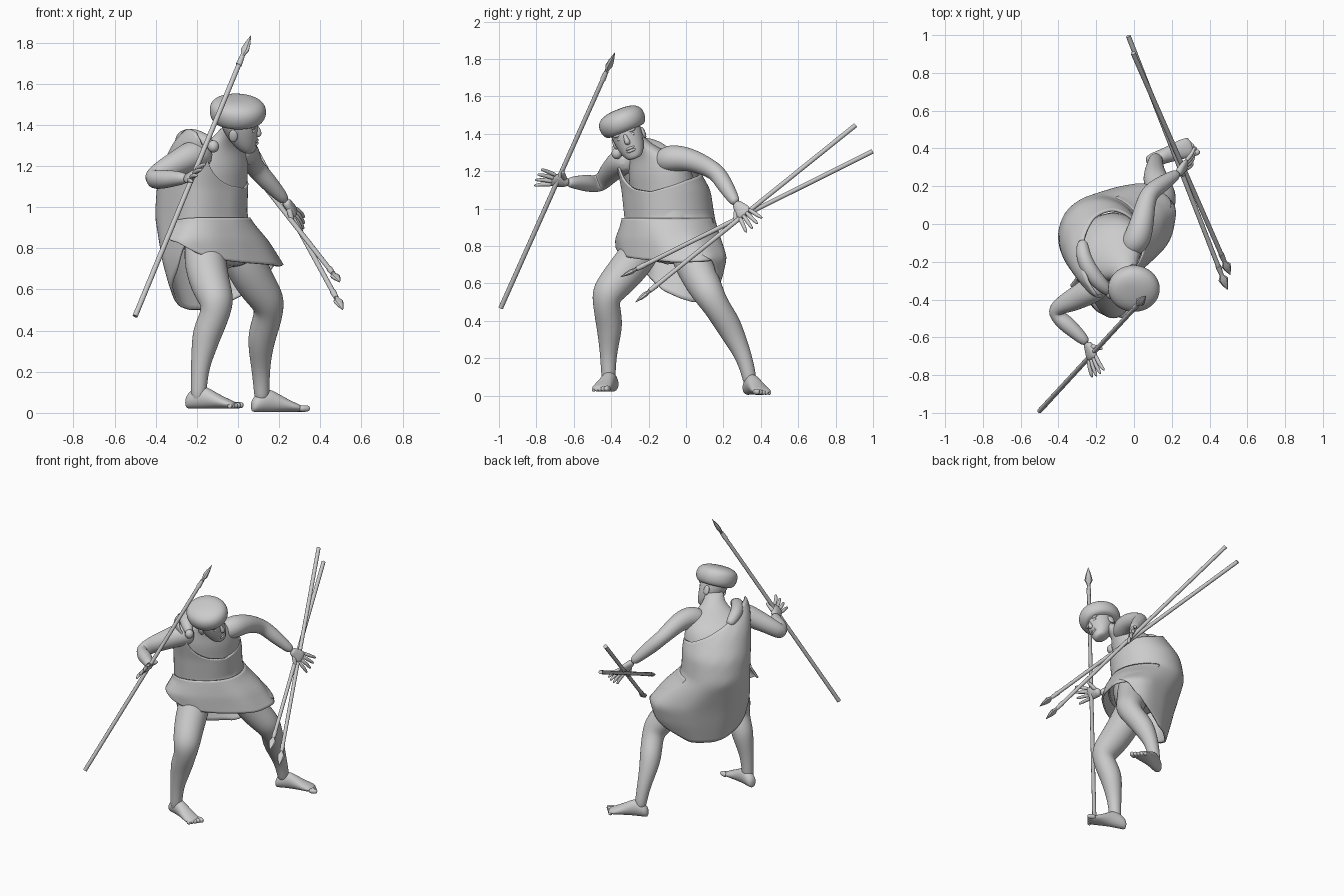
import bpy, bmesh, math
from mathutils import Vector, Matrix

if "Cube" in bpy.data.objects:
    bpy.data.objects.remove(bpy.data.objects["Cube"])

TURN = math.radians(35)
SIDE = Vector((math.cos(TURN), math.sin(TURN), 0))     # toward the body's left
FORE = Vector((math.sin(TURN), -math.cos(TURN), 0))    # toward the body's front
UP = Vector((0, 0, 1))


def finish(name, bm, subdiv=2, angle=60, matrix=None):
    bmesh.ops.recalc_face_normals(bm, faces=bm.faces)
    mesh = bpy.data.meshes.new(name)
    bm.to_mesh(mesh)
    bm.free()
    if matrix:
        mesh.transform(matrix)
    obj = bpy.data.objects.new(name, mesh)
    bpy.context.collection.objects.link(obj)
    if subdiv:
        obj.modifiers.new("Smooth", "SUBSURF").levels = subdiv
        obj.modifiers["Smooth"].render_levels = subdiv
    bpy.ops.object.select_all(action="DESELECT")
    bpy.context.view_layer.objects.active = obj
    obj.select_set(True)
    bpy.ops.object.shade_smooth_by_angle(angle=math.radians(angle))
    return obj


def loft(name, rings, sides=12, **kw):
    """Skin over elliptical rings given as (centre, half axis, half axis)."""
    bm = bmesh.new()
    rows = []
    for c, u, v in rings:
        turn = [math.tau * i / sides for i in range(sides)]
        rows.append([bm.verts.new(c + u * math.cos(a) + v * math.sin(a)) for a in turn])
    for low, high in zip(rows, rows[1:]):
        for i in range(sides):
            j = (i + 1) % sides
            bm.faces.new((low[i], low[j], high[j], high[i]))
    bm.faces.new(rows[0])
    bm.faces.new(rows[-1])
    return finish(name, bm, **kw)


def limb(name, points, **kw):
    """Round tube through (x, y, z, radius) points."""
    pos = [Vector(p[:3]) for p in points]
    u = Vector((.31, .52, .8))
    rings = []
    for i, p in enumerate(points):
        t = (pos[min(i + 1, len(pos) - 1)] - pos[max(i - 1, 0)]).normalized()
        u = (u - t * u.dot(t)).normalized()
        rings.append((pos[i], u * p[3], t.cross(u) * p[3]))
    return loft(name, rings, **kw)


def ball(name, centre, size, matrix=None):
    bm = bmesh.new()
    bmesh.ops.create_uvsphere(bm, u_segments=16, v_segments=10, radius=1,
                              matrix=Matrix.LocRotScale(Vector(centre), None, Vector(size)))
    return finish(name, bm, subdiv=0, matrix=matrix)


# Torso and neck
torso = [(.70, -.10, .02, .15, .12), (.82, -.13, .02, .20, .15), (.95, -.18, .01, .20, .16),
         (1.08, -.19, .01, .205, .165), (1.18, -.19, .03, .205, .165), (1.26, -.185, .06, .18, .13),
         (1.31, -.18, .12, .10, .085), (1.35, -.18, .18, .06, .062), (1.40, -.185, .23, .06, .062)]
loft("torso", [(SIDE * s + FORE * f + UP * z, SIDE * a, FORE * b) for z, s, f, a, b in torso], sides=20)

# Arms
limb("right_arm", [(-.14, -.28, 1.25, .06), (-.21, -.34, 1.26, .08), (-.28, -.38, 1.22, .068),
                   (-.36, -.42, 1.18, .057), (-.43, -.46, 1.13, .048), (-.37, -.52, 1.135, .05),
                   (-.30, -.58, 1.14, .038), (-.245, -.635, 1.14, .027)])
limb("left_arm", [(-.04, -.15, 1.24, .06), (.02, -.085, 1.275, .08), (.045, .02, 1.265, .064),
                  (.06, .10, 1.23, .055), (.08, .165, 1.195, .048), (.13, .20, 1.14, .048),
                  (.19, .24, 1.075, .037), (.235, .27, 1.025, .027)])

# Legs
limb("right_leg", [(-.16, -.17, .90, .09), (-.165, -.25, .75, .11), (-.135, -.36, .62, .10),
                   (-.10, -.43, .54, .088), (-.11, -.425, .48, .074), (-.15, -.41, .39, .075),
                   (-.165, -.41, .32, .064), (-.185, -.415, .22, .046), (-.19, -.415, .12, .04),
                   (-.195, -.413, .05, .036)])
limb("left_leg", [(-.02, -.03, .90, .09), (.02, .02, .75, .11), (.09, .08, .62, .099),
                  (.15, .125, .54, .087), (.15, .16, .48, .072), (.12, .22, .39, .073),
                  (.11, .255, .32, .064), (.11, .305, .22, .047), (.115, .335, .12, .04),
                  (.115, .345, .05, .036)])


def hand(name, wrist, reach, spread, thumb):
    w, d = Vector(wrist), Vector(reach).normalized()
    s = Vector(spread)
    s = (s - d * s.dot(d)).normalized()
    n = d.cross(s)
    palm = [(-.01, .024, .022), (.02, .032, .021), (.055, .045, .02), (.09, .044, .014)]
    loft(name + "_palm", [(w + d * t, s * a, n * b) for t, a, b in palm])
    for i in range(4):
        k = i - 1.5
        a = w + d * .07 + s * k * .021
        b = w + d * .125 + s * k * .029 + n * .006
        c = w + d * (.185 - .008 * abs(k)) + s * k * .039 - n * .004
        limb(f"{name}_finger_{i + 1}", [(*a, .013), (*b, .012), (*c, .009)], sides=8)
    tip = Vector(thumb)
    base = w + d * .02 + s * .015 * (1 if (tip - w).dot(s) > 0 else -1)
    limb(name + "_thumb", [(*base, .017), (*base.lerp(tip, .5), .014), (*tip, .01)], sides=8)


hand("right_hand", (-.245, -.635, 1.14), (.055, -.165, .03), (.55, .1, .7), (-.165, -.66, 1.20))
hand("left_hand", (.235, .27, 1.025), (.09, .10, -.12), (.1, .75, .65), (.27, .26, .91))


def foot(name, heel, toe, base, inner):
    h, t = Vector((*heel, base)), Vector((*toe, base))
    d = (t - h).normalized()
    s = UP.cross(d) * inner
    shape = [(0, .022, .028), (.08, .038, .044), (.28, .041, .062), (.48, .045, .046),
             (.7, .055, .028), (.92, .052, .016)]
    loft(name, [(h.lerp(t, k) + UP * b, s * a, UP * b) for k, a, b in shape])
    for i in range(5):
        across = s * (.042 - .02 * i)
        r = .018 - .0015 * i
        a = h.lerp(t, .8) + across + UP * r
        b = h.lerp(t, 1 - .03 * i) + across + UP * r
        limb(f"{name}_toe_{i + 1}", [(*a, r), (*a.lerp(b, .6), r), (*b, r * .8)], sides=8)


foot("right_foot", (-.255, -.385), (.015, -.47), .02, 1)
foot("left_foot", (.065, .325), (.335, .425), .003, -1)

# Head, tilted toward the raised spear
tilt = Matrix.Translation((0, -.31, 1.385)) @ Matrix.Rotation(math.radians(22), 4, "X") \
    @ Matrix.Rotation(math.radians(-8), 4, "Z")
X, Y = Vector((1, 0, 0)), Vector((0, 1, 0))


def stack(name, levels, **kw):
    loft(name, [(X * cx + UP * z, X * a, Y * b) for z, cx, a, b in levels], sides=20, matrix=tilt, **kw)


stack("head", [(-.124, .055, .025, .03), (-.108, .045, .046, .05), (-.065, .028, .068, .071),
               (0, .01, .09, .083), (.05, 0, .096, .085), (.1, -.005, .08, .07)])
stack("cap", [(.028, 0, .094, .088), (.034, 0, .12, .112), (.06, 0, .137, .127), (.095, 0, .141, .131),
              (.13, -.005, .13, .118), (.15, -.01, .09, .08), (.156, -.01, .04, .035)])
limb("nose", [(.088, 0, .022, .008), (.1, 0, -.006, .012), (.104, 0, -.026, .018), (.088, 0, -.038, .012)],
     sides=10, matrix=tilt)
for lip, z in (("upper_lip", -.061), ("lower_lip", -.076)):
    ball(lip, (.086, 0, z), (.014, .027, .009), tilt)
for side, y in (("left", 1), ("right", -1)):
    ball(side + "_ear", (-.012, y * .084, -.01), (.022, .01, .032), tilt)
    ball(side + "_eye", (.08, y * .034, .004), (.01, .017, .009), tilt)
    ball(side + "_brow", (.078, y * .034, .026), (.014, .03, .01), tilt)


def lookup(table, key):
    for a, b in zip(table, table[1:]):
        if min(a[0], b[0]) <= key <= max(a[0], b[0]):
            k = (key - a[0]) / (b[0] - a[0])
            return [p + (q - p) * k for p, q in zip(a[1:], b[1:])]
    return table[-1][1:]


def cloth(name, extents, edges, rows, pleats):
    """Sheet around the body: extents by height (z, left, right, front, back),
    edges by angle (degrees, top height, hem height)."""
    def point(degrees, t):
        top, hem = lookup(edges, degrees)
        z = top + (hem - top) * t
        left, right, front, back = lookup(extents, z)
        c, n = math.cos(math.radians(degrees)), math.sin(math.radians(degrees))
        if c < 0 < n:                                  # fuller front right corner
            c, n = -abs(c) ** .65, n ** .65
        fold = 1 + pleats * max(0, min(1, (.95 - z) * 6)) * math.sin(math.radians(degrees * 8))
        s = (left + right) / 2 + (left - right) / 2 * c * fold
        f = (front + back) / 2 + (front - back) / 2 * n * fold
        return SIDE * s + FORE * f + UP * z

    bm = bmesh.new()
    first, last = edges[0][0], edges[-1][0]
    count = (last - first) // 6
    grid = [[bm.verts.new(point(first + 6 * i, r / rows)) for i in range(count + 1)] for r in range(rows + 1)]
    for a, b in zip(grid, grid[1:]):
        for i in range(count):
            bm.faces.new((a[i], a[i + 1], b[i + 1], b[i]))
    bmesh.ops.remove_doubles(bm, verts=bm.verts, dist=.0001)
    obj = finish(name, bm, subdiv=1)
    thick = obj.modifiers.new("Cloth", "SOLIDIFY")
    thick.thickness = .012
    thick.offset = -1


# Draped cloak, front apron and shoulder fold
cloth("cloak",
      [(1.38, -.12, -.38, .25, .02), (1.33, -.04, -.41, .255, -.06), (1.25, .0, -.415, .235, -.155),
       (1.1, .025, -.415, .205, -.25), (.95, .03, -.41, .19, -.275), (.90, .08, -.41, .19, -.265),
       (.83, .15, -.41, .19, -.25), (.74, .235, -.405, .19, -.23), (.62, .21, -.375, .19, -.205),
       (.5, .13, -.33, .18, -.175)],
      [(0, 1.155, .72), (30, 1.12, .78), (60, 1.09, .80), (90, 1.105, .80), (110, 1.18, .82),
       (125, 1.28, .84), (140, 1.33, .85), (158, 1.365, .80), (180, 1.38, .65), (205, 1.38, .56),
       (230, 1.355, .52), (250, 1.315, .50), (290, 1.235, .50), (320, 1.185, .57), (342, 1.17, .64),
       (360, 1.155, .72)], 18, .01)
cloth("apron",
      [(.96, .035, -.42, .202, -.275), (.92, .065, -.425, .21, -.265), (.84, .15, -.475, .222, -.245),
       (.70, .25, -.46, .225, -.21)],
      [(-36, .95, .75), (0, .95, .725), (45, .95, .715), (90, .95, .73), (125, .95, .77),
       (150, .945, .825), (168, .935, .845)], 8, .015)
fold = [(-.27, -.09, 1.285, .03), (-.32, -.02, 1.335, .042), (-.335, .08, 1.342, .046),
        (-.325, .17, 1.325, .04), (-.31, .23, 1.295, .025)]
limb("shoulder_fold", [(*(SIDE * s + FORE * f + UP * z), r) for s, f, z, r in fold])
ball("cloak_knot", (-.12, -.37, 1.295), (.028, .028, .03))
limb("loincloth", [(-.05, -.10, .80, .06), (-.05, -.10, .74, .05), (-.05, -.10, .70, .02)])


def spear(name, butt, tip, head):
    a, b = Vector(butt), Vector(tip)
    d = (b - a).normalized()
    u = d.cross(UP).normalized()
    v = d.cross(u)
    neck = b - d * head
    loft(name + "_shaft", [(a, u * .013, v * .013), (neck, u * .012, v * .012)], subdiv=0)
    loft(name + "_socket", [(neck - d * .05, u * .015, v * .015), (neck, u * .012, v * .012)], subdiv=0)
    blade = [(0, .010, .010), (.12, .014, .01), (.3, .026, .014), (.6, .018, .011), (1, .001, .001)]
    loft(name + "_head", [(neck + d * head * k, u * p, v * q) for k, p, q in blade],
         sides=8, subdiv=0, angle=35)


# Spears
spear("raised_spear", (-.50, -.99, .47), (.063, -.38, 1.835), .12)
spear("upper_spare_spear", (-.005, .905, 1.445), (.51, -.27, .50), .10)
spear("lower_spare_spear", (-.03, .995, 1.305), (.495, -.35, .635), .10)
